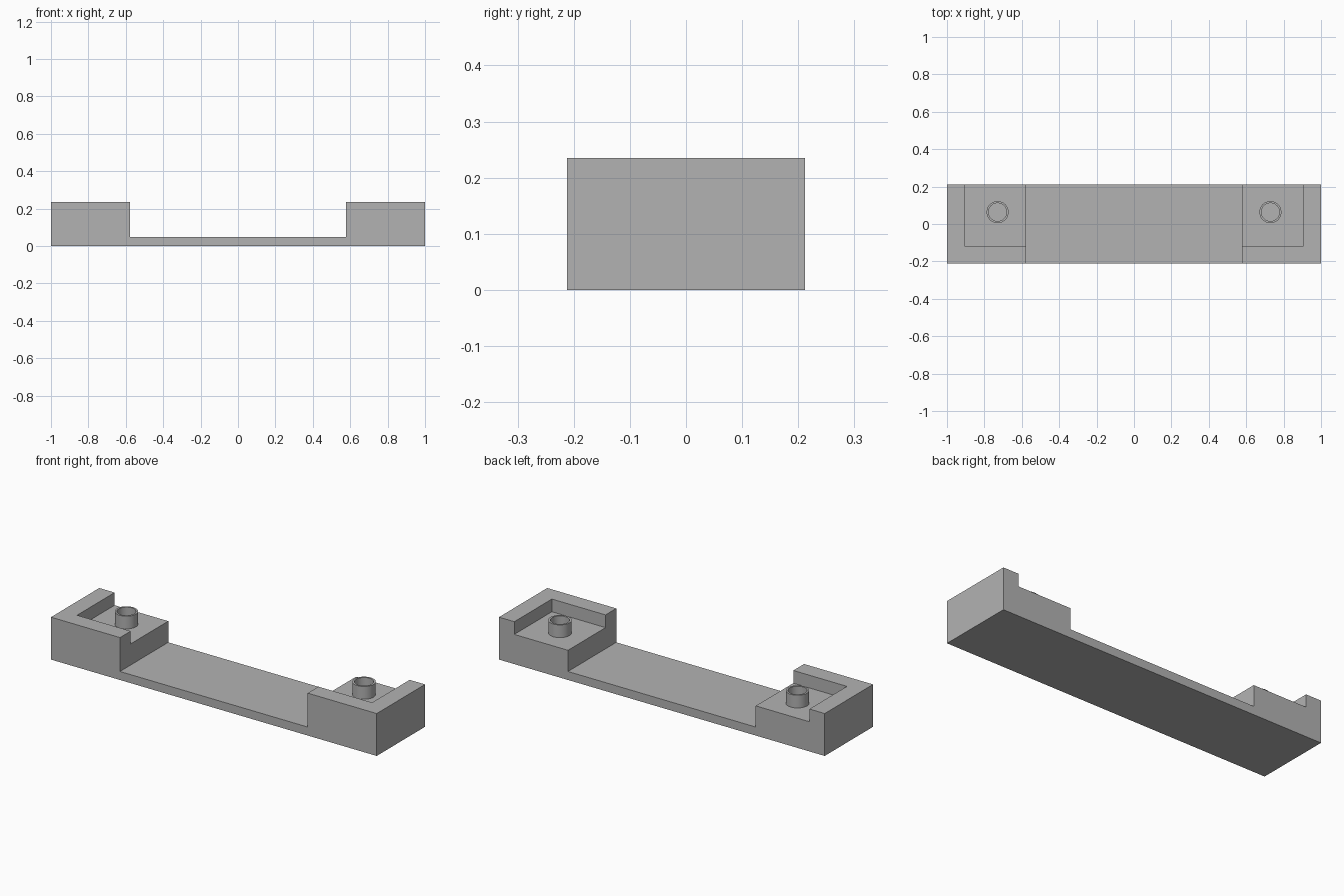
import bpy
import bmesh
from math import cos, sin, tau, radians
from mathutils import Vector

if "Cube" in bpy.data.objects:
    bpy.data.objects.remove(bpy.data.objects["Cube"], do_unlink=True)

MM = 2 / 85                       # design unit: overall length is 85
HALF_X, HALF_Y = 42.5 * MM, 9 * MM
TOP, PLATE, FLOOR = 10 * MM, 2 * MM, 7 * MM
INNER = 24.5 * MM                 # inner face of the end blocks
WALL = 4 * MM

grey = bpy.data.materials.new("grey plastic")
grey.use_nodes = True
grey.diffuse_color = (0.45, 0.45, 0.45, 1)
grey.node_tree.nodes["Principled BSDF"].inputs["Base Color"].default_value = grey.diffuse_color


def finish(name, bm):
    bmesh.ops.recalc_face_normals(bm, faces=bm.faces[:])
    mesh = bpy.data.meshes.new(name)
    bm.to_mesh(mesh)
    bm.free()
    mesh.materials.append(grey)
    obj = bpy.data.objects.new(name, mesh)
    bpy.context.collection.objects.link(obj)
    return obj


def activate(obj):
    bpy.ops.object.select_all(action='DESELECT')
    obj.select_set(True)
    bpy.context.view_layer.objects.active = obj


def box(name, low, high):
    bm = bmesh.new()
    bmesh.ops.create_cube(bm, size=1)
    low, high = Vector(low), Vector(high)
    bmesh.ops.scale(bm, vec=high - low, verts=bm.verts)
    bmesh.ops.translate(bm, vec=(low + high) / 2, verts=bm.verts)
    return finish(name, bm)


def tube(name, x, y, outer, inner, z0, z1, sides=48):
    # Cross-section swept round the axis: outer wall, rim, bore
    section = [(outer, z0), (outer, z1), (inner, z1), (inner, z0)]
    bm = bmesh.new()
    rings = [[bm.verts.new((x + r * cos(tau * i / sides), y + r * sin(tau * i / sides), z))
              for i in range(sides)] for r, z in section]
    for a, b in zip(rings, rings[1:] + rings[:1]):
        for i in range(sides):
            j = (i + 1) % sides
            bm.faces.new((a[i], a[j], b[j], b[i]))
    obj = finish(name, bm)
    activate(obj)
    bpy.ops.object.shade_smooth_by_angle(angle=radians(30))
    return obj


# Bracket body: U-shaped front profile extruded front to back
half = [(HALF_X, 0), (HALF_X, TOP), (INNER, TOP), (INNER, PLATE)]
profile = half + [(-x, z) for x, z in reversed(half)]
bm = bmesh.new()
face = bm.faces.new([bm.verts.new((x, -HALF_Y, z)) for x, z in profile])
result = bmesh.ops.extrude_face_region(bm, geom=[face])
moved = [v for v in result["geom"] if isinstance(v, bmesh.types.BMVert)]
bmesh.ops.translate(bm, vec=(0, 2 * HALF_Y, 0), verts=moved)
body = finish("bracket_body", bm)

# Pockets open to the back and the middle, each with a hollow boss
for side, sign in (("left", 1), ("right", -1)):
    xs = sorted((sign * (INNER - MM), sign * (HALF_X - WALL)))
    cutter = box(side + "_pocket_cutter",
                 (xs[0], -HALF_Y + WALL, FLOOR),
                 (xs[1], HALF_Y + MM, TOP + MM))
    cutter.hide_render = True
    cut = body.modifiers.new(side + " pocket", 'BOOLEAN')
    cut.operation = 'DIFFERENCE'
    cut.solver = 'EXACT'
    cut.object = cutter
    activate(body)
    bpy.ops.object.modifier_apply(modifier=cut.name)
    bpy.data.objects.remove(cutter, do_unlink=True)
    tube(side + "_boss", sign * 31 * MM, 2.7 * MM, 2.5 * MM, 2.05 * MM, FLOOR, TOP)
